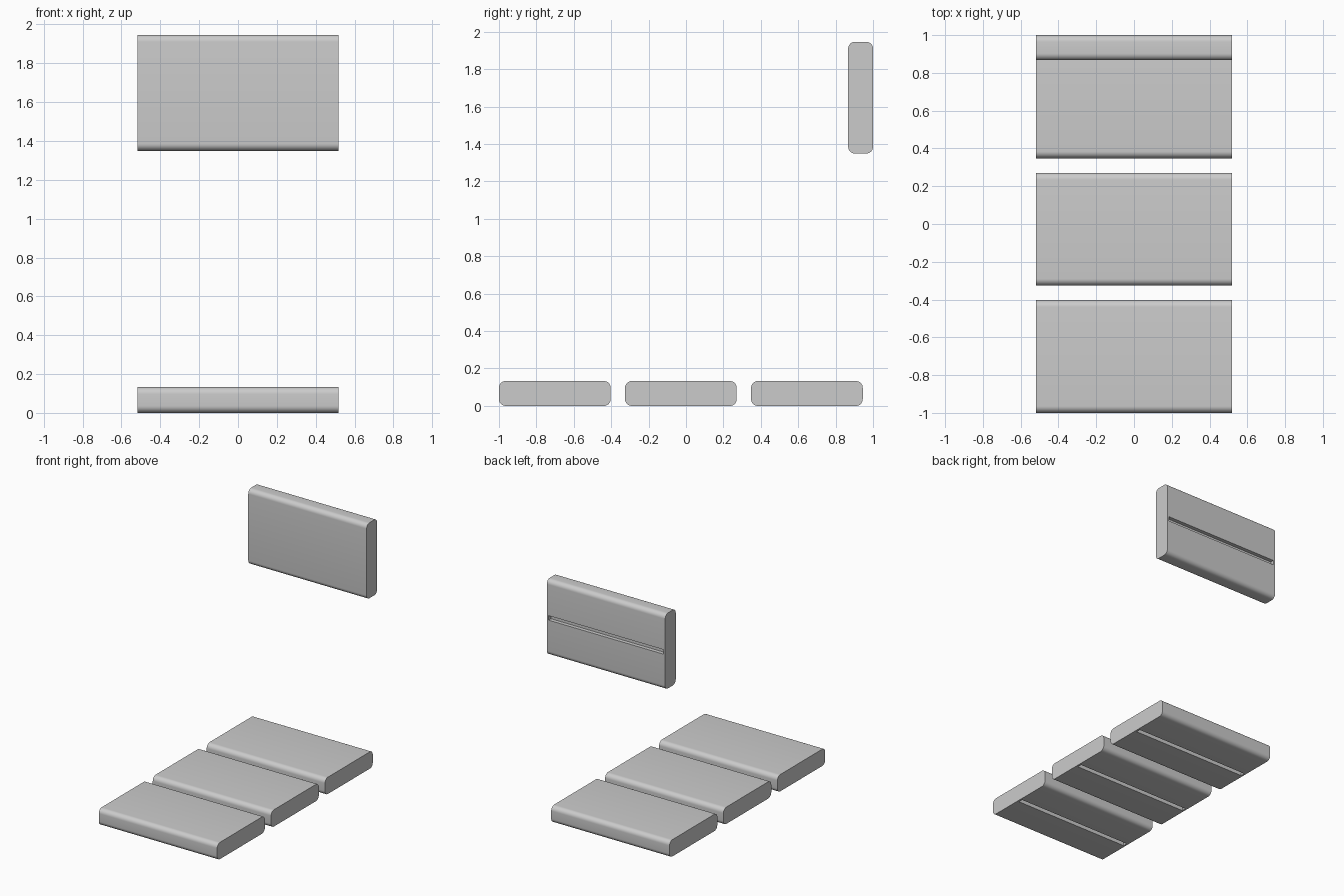
import bpy, bmesh, math
from mathutils import Matrix, Vector

if "Cube" in bpy.data.objects:
    bpy.data.objects.remove(bpy.data.objects["Cube"])

LENGTH, WIDTH, THICK, RADIUS = 1.035, 0.597, 0.133, 0.036
SLOT_LENGTH, SLOT_WIDTH, SLOT_DEPTH = 1.005, 0.036, 0.03


def plank(name, location, tilt=0.0):
    """Plank with rounded long edges and a blind slot along its underside."""
    bm = bmesh.new()
    bmesh.ops.create_cube(bm, size=1.0, matrix=Matrix.Diagonal((LENGTH, WIDTH, THICK, 1)))

    # Rounded long edges
    long_edges = [e for e in bm.edges
                  if abs(e.verts[0].co.x - e.verts[1].co.x) > LENGTH / 2]
    bmesh.ops.bevel(bm, geom=long_edges, offset=RADIUS, segments=8,
                    profile=0.5, affect='EDGES')

    # Slot: inset the underside, size the inner face, push it inwards
    bm.normal_update()
    under = min(bm.faces, key=lambda f: f.calc_center_median().z)
    bmesh.ops.inset_region(bm, faces=[under], thickness=0.01)
    for v in under.verts:
        v.co.x = math.copysign(SLOT_LENGTH / 2, v.co.x)
        v.co.y = math.copysign(SLOT_WIDTH / 2, v.co.y)
    floor = bmesh.ops.extrude_discrete_faces(bm, faces=[under])['faces'][0]
    bmesh.ops.translate(bm, verts=floor.verts, vec=Vector((0, 0, SLOT_DEPTH)))
    bmesh.ops.recalc_face_normals(bm, faces=bm.faces)

    mesh = bpy.data.meshes.new(name)
    bm.to_mesh(mesh)
    bm.free()
    obj = bpy.data.objects.new(name, mesh)
    bpy.context.collection.objects.link(obj)
    obj.location = location
    obj.rotation_euler.x = tilt
    bpy.ops.object.select_all(action='DESELECT')
    obj.select_set(True)
    bpy.context.view_layer.objects.active = obj
    bpy.ops.object.shade_smooth_by_angle(angle=math.radians(30))
    return obj


# Three seat planks, slot facing down
for label, y in (("front", -0.7015), ("middle", -0.0275), ("rear", 0.6465)):
    plank(f"seat_plank_{label}", (0, y, THICK / 2))

# Upright backrest plank, slot facing backwards
plank("backrest_plank", (0, 1 - THICK / 2, 1.648), math.radians(90))
